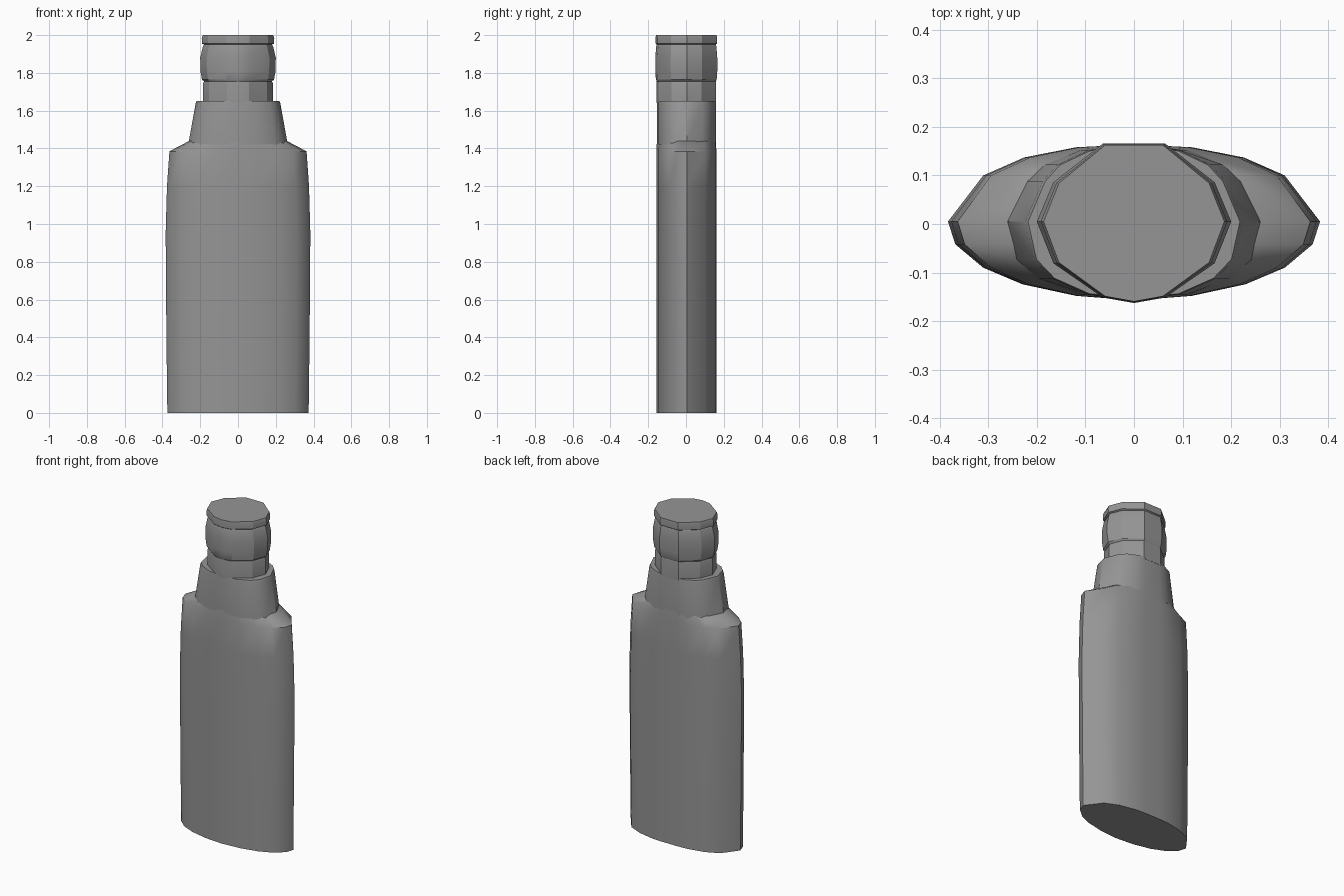
import bpy, bmesh, math

cube = bpy.data.objects.get("Cube")
if cube:
    bpy.data.objects.remove(cube)

grey = bpy.data.materials.new("plain grey")
grey.use_nodes = True
colour = (0.3, 0.3, 0.3, 1)
grey.diffuse_color = colour
grey.node_tree.nodes["Principled BSDF"].inputs["Base Color"].default_value = colour


def loft(name, half, levels, angle):
    """Loft a mirrored half section (x as a fraction of the half width) through
    levels of (z, half width, depth scale)."""
    section = half + [(-x, y) for x, y in reversed(half) if x > 0]
    bm = bmesh.new()
    rings = [[bm.verts.new((x * w, y * d, z)) for x, y in section] for z, w, d in levels]
    n = len(section)
    for low, high in zip(rings, rings[1:]):
        for i in range(n):
            j = (i + 1) % n
            bm.faces.new((low[i], low[j], high[j], high[i]))
    bm.faces.new(rings[0])
    bm.faces.new(rings[-1])
    bmesh.ops.recalc_face_normals(bm, faces=bm.faces)
    mesh = bpy.data.meshes.new(name)
    bm.to_mesh(mesh)
    bm.free()
    mesh.materials.append(grey)
    obj = bpy.data.objects.new(name, mesh)
    bpy.context.collection.objects.link(obj)
    bpy.ops.object.select_all(action="DESELECT")
    bpy.context.view_layer.objects.active = obj
    obj.select_set(True)
    bpy.ops.object.shade_smooth_by_angle(angle=math.radians(angle))
    return obj


# Flattened bottle body with sloping shoulders
body_half = [(0, -0.157), (0.31, -0.148), (0.6, -0.124), (0.81, -0.09), (0.96, -0.042),
             (1, 0.005), (0.81, 0.1), (0.59, 0.137), (0.31, 0.158), (0.15, 0.161)]
loft("bottle_body", body_half,
     [(0, 0.374, 1), (0.4, 0.379, 1), (0.95, 0.383, 1), (1.2, 0.376, 1),
      (1.385, 0.363, 1), (1.44, 0.258, 0.98)], 35)

# Tapered collar
collar_half = [(0, -0.157), (0.42, -0.148), (0.75, -0.115), (0.92, -0.075), (1, 0.005),
               (0.84, 0.09), (0.7, 0.125), (0.42, 0.155), (0.23, 0.161)]
loft("neck_collar", collar_half,
     [(1.42, 0.264, 0.98), (1.44, 0.26, 0.98), (1.64, 0.224, 0.98), (1.652, 0.218, 0.97)], 35)

# Faceted cap with a bulging grip and a rim
cap_half = [(0, -0.161), (0.32, -0.15), (0.83, -0.08), (1, 0.005), (0.83, 0.085), (0.32, 0.164)]
loft("cap", cap_half,
     [(1.64, 0.185, 0.97), (1.745, 0.185, 0.97), (1.755, 0.18, 0.96), (1.765, 0.191, 0.99),
      (1.81, 0.199, 1.01), (1.88, 0.2, 1.01), (1.94, 0.186, 0.98), (1.95, 0.18, 0.96),
      (1.955, 0.191, 1), (1.985, 0.192, 1), (2.0, 0.186, 0.99)], 25)
